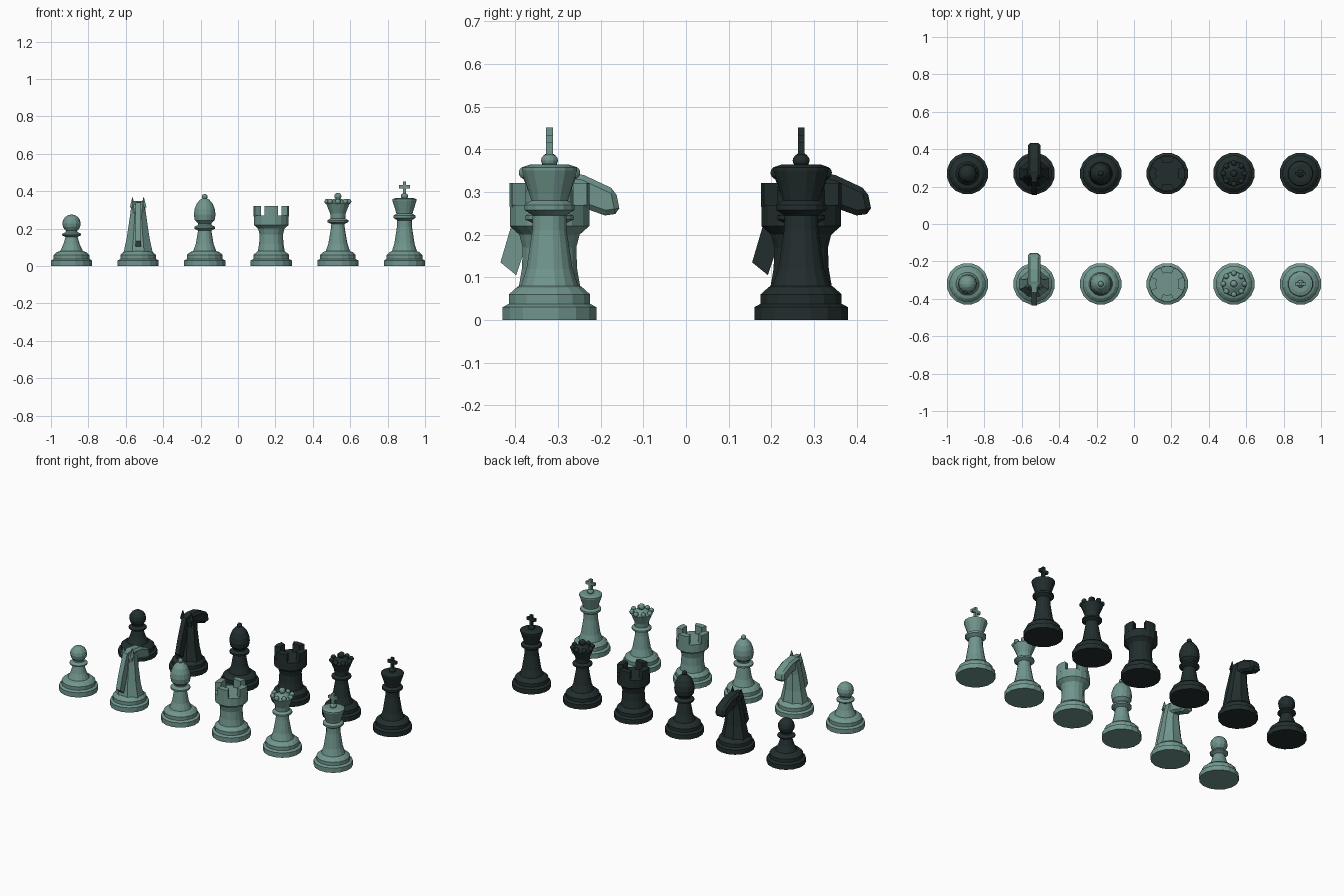
import bpy, bmesh, math
from mathutils import Matrix

cube = bpy.data.objects.get("Cube")
if cube:
    bpy.data.objects.remove(cube)

SEGMENTS = 16


def material(name, rgb):
    m = bpy.data.materials.new(name)
    m.use_nodes = True
    m.diffuse_color = (*rgb, 1)
    m.node_tree.nodes["Principled BSDF"].inputs["Base Color"].default_value = (*rgb, 1)
    return m


class Side:
    """One army: its colour name, row position and material."""

    def __init__(self, name, y, mat):
        self.name, self.y, self.mat, self.x = name, y, mat, 0

    def finish(self, name, bm):
        bmesh.ops.recalc_face_normals(bm, faces=bm.faces[:])
        me = bpy.data.meshes.new(name)
        bm.to_mesh(me)
        bm.free()
        me.materials.append(self.mat)
        ob = bpy.data.objects.new(f"{self.name}_{name}", me)
        ob.location = (self.x, self.y, 0)
        bpy.context.collection.objects.link(ob)
        return ob

    def lathe(self, name, profile):
        """Turn (radius, z) points around the vertical axis."""
        bm = bmesh.new()
        rings = []
        for r, z in profile:
            angles = [math.tau * (i + 0.5) / SEGMENTS for i in range(SEGMENTS)]
            rings.append([bm.verts.new((r * math.cos(a), r * math.sin(a), z)) for a in angles])
        for low, high in zip(rings, rings[1:]):
            for i in range(SEGMENTS):
                j = (i + 1) % SEGMENTS
                bm.faces.new((low[i], low[j], high[j], high[i]))
        bm.faces.new(rings[0])
        bm.faces.new(rings[-1])
        return self.finish(name, bm)

    def ball(self, name, r, x, y, z, tall=1):
        bm = bmesh.new()
        move = Matrix.Translation((x, y, z)) @ Matrix.Diagonal((1, 1, tall, 1))
        bmesh.ops.create_uvsphere(bm, u_segments=12, v_segments=8, radius=r, matrix=move)
        return self.finish(name, bm)

    def box(self, name, size, z):
        bm = bmesh.new()
        bmesh.ops.create_cube(bm, size=1, matrix=Matrix.Translation((0, 0, z)) @ Matrix.Diagonal((*size, 1)))
        return self.finish(name, bm)

    def prism(self, name, outline, half, bevel=0):
        """Side outline in (y, z) given thickness along x."""
        bm = bmesh.new()
        face = bm.faces.new([bm.verts.new((-half, y, z)) for y, z in outline])
        out = bmesh.ops.extrude_face_region(bm, geom=[face])
        for v in out["geom"]:
            if isinstance(v, bmesh.types.BMVert):
                v.co.x = half
        ob = self.finish(name, bm)
        if bevel:
            mod = ob.modifiers.new("Bevel", "BEVEL")
            mod.width, mod.segments = bevel, 1
        return ob


BASE = [(0.112, 0), (0.112, 0.03), (0.097, 0.038), (0.097, 0.06), (0.08, 0.075)]


def pawn(s):
    s.lathe("pawn_body", BASE + [(0.062, 0.08), (0.045, 0.115), (0.033, 0.155), (0.052, 0.165),
                                 (0.052, 0.172), (0.032, 0.182), (0.028, 0.2)])
    s.ball("pawn_head", 0.049, 0, 0, 0.227)


def knight(s):
    s.lathe("knight_base", BASE + [(0.07, 0.08)])
    # tapering eight-sided neck
    bm = bmesh.new()
    rings = []
    for z, y, wide, deep in [(0.07, 0, 0.085, 0.075), (0.15, 0, 0.066, 0.06),
                             (0.25, 0.005, 0.05, 0.047), (0.33, 0.015, 0.038, 0.045)]:
        angles = [math.tau * (i + 0.5) / 8 for i in range(8)]
        rings.append([bm.verts.new((wide * math.cos(a), y + deep * math.sin(a), z)) for a in angles])
    for low, high in zip(rings, rings[1:]):
        for i in range(8):
            j = (i + 1) % 8
            bm.faces.new((low[i], low[j], high[j], high[i]))
    bm.faces.new(rings[0])
    bm.faces.new(rings[-1])
    s.finish("knight_neck", bm)
    s.prism("knight_head", [(-0.035, 0.32), (0.0, 0.35), (0.08, 0.34), (0.155, 0.305),
                            (0.166, 0.25), (0.13, 0.245), (0.06, 0.27), (-0.03, 0.27)], 0.033, 0.012)
    s.prism("knight_mane", [(-0.115, 0.135), (-0.078, 0.105), (-0.02, 0.28),
                            (0, 0.345), (-0.045, 0.34), (-0.09, 0.22)], 0.015)
    for side, x in (("left", 0.03), ("right", -0.03)):
        bm = bmesh.new()
        bmesh.ops.create_cone(bm, cap_ends=True, segments=6, radius1=0.017, radius2=0.001, depth=0.055,
                              matrix=Matrix.Translation((x, -0.015, 0.342)))
        s.finish(f"knight_{side}_ear", bm)


def bishop(s):
    s.lathe("bishop_body", BASE + [(0.063, 0.08), (0.048, 0.12), (0.036, 0.19), (0.057, 0.2),
                                   (0.057, 0.21), (0.036, 0.22), (0.036, 0.23)])
    s.lathe("bishop_mitre", [(0.036, 0.228), (0.054, 0.245), (0.059, 0.275), (0.055, 0.305),
                             (0.043, 0.335), (0.025, 0.355), (0.012, 0.362)])
    s.ball("bishop_finial", 0.015, 0, 0, 0.371)


def rook(s):
    s.lathe("rook_body", BASE + [(0.073, 0.08), (0.066, 0.12), (0.064, 0.17), (0.072, 0.2),
                                 (0.095, 0.22), (0.095, 0.27)])
    # four battlements around the rim
    for k in range(4):
        bm = bmesh.new()
        loop = []
        for r, order in ((0.095, 1), (0.06, -1)):
            for t in (-1, -0.33, 0.33, 1):
                a = k * math.pi / 2 + order * t * math.radians(23)
                loop.append(bm.verts.new((r * math.cos(a), r * math.sin(a), 0.265)))
        out = bmesh.ops.extrude_face_region(bm, geom=[bm.faces.new(loop)])
        for v in out["geom"]:
            if isinstance(v, bmesh.types.BMVert):
                v.co.z = 0.321
        s.finish(f"rook_battlement_{k + 1}", bm)


def queen(s):
    s.lathe("queen_body", BASE + [(0.066, 0.08), (0.052, 0.12), (0.038, 0.2), (0.036, 0.225),
                                  (0.057, 0.235), (0.057, 0.245), (0.04, 0.255), (0.042, 0.28),
                                  (0.064, 0.335), (0.05, 0.342), (0.025, 0.358)])
    for k in range(8):
        a = math.tau * k / 8
        s.ball(f"queen_crown_bead_{k + 1}", 0.015, 0.057 * math.cos(a), 0.057 * math.sin(a), 0.345)
    s.ball("queen_finial", 0.019, 0, 0, 0.373)


def king(s):
    s.lathe("king_body", BASE + [(0.068, 0.08), (0.055, 0.12), (0.041, 0.21), (0.04, 0.245),
                                 (0.06, 0.258), (0.06, 0.27), (0.044, 0.28), (0.048, 0.295),
                                 (0.066, 0.35), (0.066, 0.358), (0.045, 0.365)])
    s.ball("king_finial", 0.02, 0, 0, 0.374, 0.8)
    s.box("king_cross_post", (0.018, 0.016, 0.075), 0.414)
    s.box("king_cross_arm", (0.06, 0.016, 0.018), 0.425)


# two facing rows of six pieces
sides = [Side("light", -0.32, material("pale_teal", (0.165, 0.305, 0.27))),
         Side("dark", 0.27, material("dark_slate", (0.016, 0.027, 0.027)))]
for side in sides:
    for i, piece in enumerate((pawn, knight, bishop, rook, queen, king)):
        side.x = -0.89 + 0.356 * i
        piece(side)
